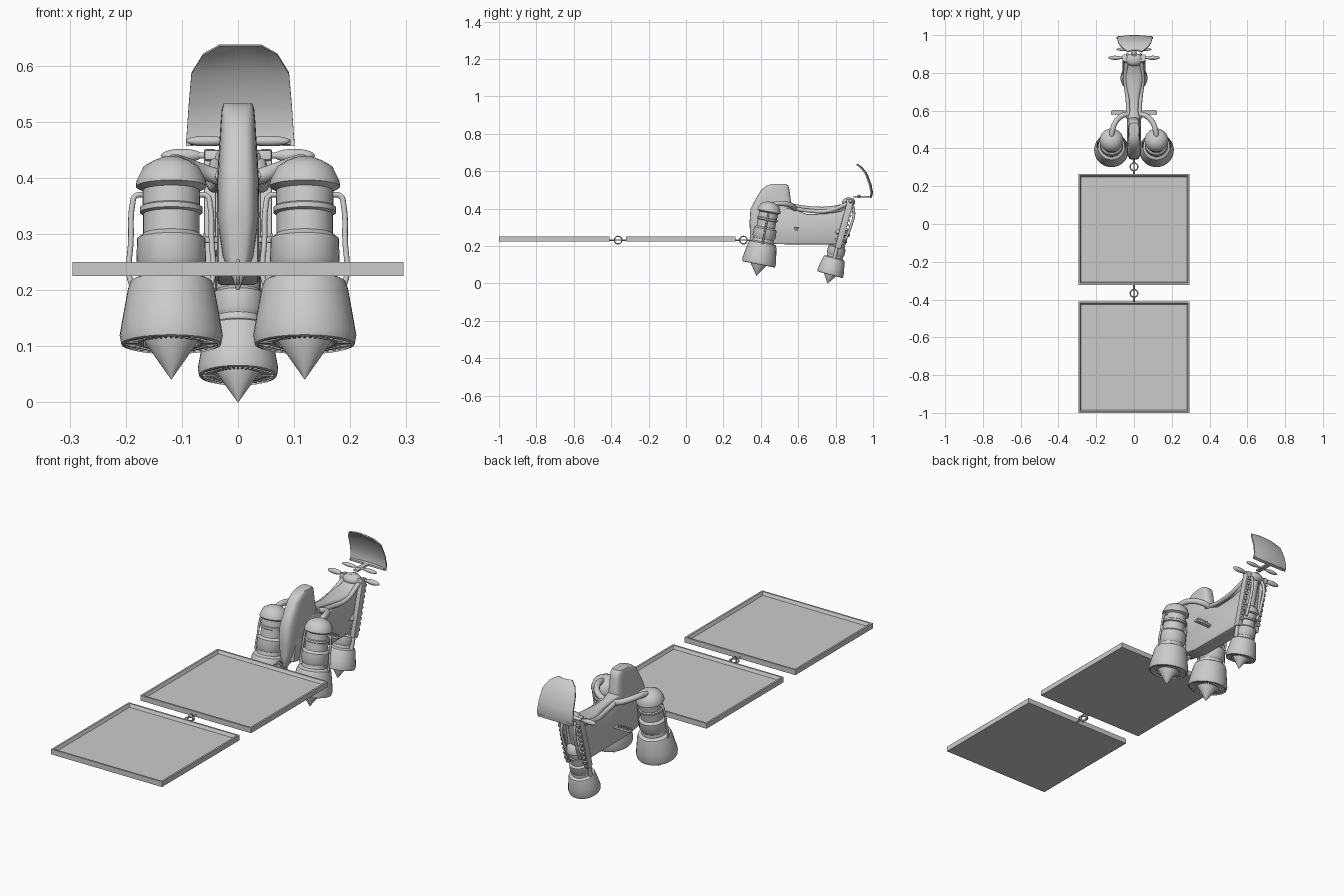
import bpy, bmesh, math
from mathutils import Matrix, Vector

if "Cube" in bpy.data.objects:
    bpy.data.objects.remove(bpy.data.objects["Cube"])


def finish(name, bm, angle=35):
    bmesh.ops.recalc_face_normals(bm, faces=bm.faces[:])
    me = bpy.data.meshes.new(name)
    bm.to_mesh(me)
    bm.free()
    me.polygons.foreach_set("use_smooth", [True] * len(me.polygons))
    me.set_sharp_from_angle(angle=math.radians(angle))
    ob = bpy.data.objects.new(name, me)
    bpy.context.collection.objects.link(ob)
    return ob


def skin(bm, rings, caps=True):
    vr = [[bm.verts.new(p) for p in r] for r in rings]
    n = len(vr[0])
    for a, b in zip(vr, vr[1:]):
        for i in range(n):
            bm.faces.new((a[i], a[(i + 1) % n], b[(i + 1) % n], b[i]))
    if caps:
        bm.faces.new(vr[0])
        bm.faces.new(vr[-1])


def lathe_rings(profile, n=32):
    return [[(max(r, .0004) * math.cos(2 * math.pi * i / n), max(r, .0004) * math.sin(2 * math.pi * i / n), h)
             for i in range(n)] for r, h in profile]


def add_box(bm, size, mat):
    bmesh.ops.create_cube(bm, size=1, matrix=mat @ Matrix.Diagonal((*size, 1)))


def box(name, loc, size, tilt=0, bevel=0):
    bm = bmesh.new()
    add_box(bm, size, Matrix.Translation(loc) @ Matrix.Rotation(-tilt, 4, 'X'))
    if bevel:
        bmesh.ops.bevel(bm, geom=bm.edges[:], offset=bevel, segments=2, affect='EDGES', profile=.5)
    return finish(name, bm)


def ellipsoid(name, loc, radii):
    bm = bmesh.new()
    bmesh.ops.create_uvsphere(bm, u_segments=20, v_segments=12, radius=1,
                              matrix=Matrix.Translation(loc) @ Matrix.Diagonal((*radii, 1)))
    return finish(name, bm, 60)


def tube(name, pts, r, cyclic=False, straight=False):
    cu = bpy.data.curves.new(name, 'CURVE')
    cu.dimensions = '3D'
    cu.bevel_depth, cu.bevel_resolution, cu.resolution_u = r, 3, 6
    cu.use_fill_caps = True
    sp = cu.splines.new('BEZIER')
    sp.bezier_points.add(len(pts) - 1)
    for b, p in zip(sp.bezier_points, pts):
        b.co = p
        b.handle_left_type = b.handle_right_type = 'VECTOR' if straight else 'AUTO'
    sp.use_cyclic_u = cyclic
    ob = bpy.data.objects.new(name, cu)
    bpy.context.collection.objects.link(ob)
    return ob


def superellipse(cx, cy, a, b, power, n=28):
    out = []
    for i in range(n):
        t = 2 * math.pi * i / n
        c, s = math.cos(t), math.sin(t)
        out.append((cx + a * math.copysign(abs(c) ** power, c), cy + b * math.copysign(abs(s) ** power, s)))
    return out


# Trays with a raised rim and recessed floor
for name, y0, y1 in (("front_tray", -.322, .265), ("rear_tray", -1, -.41)):
    bm = bmesh.new()
    add_box(bm, (.59, y1 - y0, .025), Matrix.Translation((0, (y0 + y1) / 2, .2375)))
    bm.normal_update()
    top = max(bm.faces, key=lambda f: f.calc_center_median().z)
    bmesh.ops.inset_region(bm, faces=[top], thickness=.012, depth=0)
    bmesh.ops.inset_region(bm, faces=[top], thickness=.01, depth=-.006)
    bmesh.ops.translate(bm, verts=top.verts[:], vec=(0, 0, -.008))
    finish(name, bm)

# Hitches: two linked rings and their rods
for tag, y, ya, yb in (("front", .303, .262, .352), ("rear", -.367, -.412, -.32)):
    for k in (0, 1):
        ring = []
        for i in range(8):
            a = math.pi * i / 4
            c, s = .02 * math.cos(a), .02 * math.sin(a)
            ring.append((s, y + c, .232) if k else (0, y + .004 + c, .232 + s))
        tube(f"{tag}_hitch_ring_{k}", ring, .0035, True)
    tube(f"{tag}_hitch_rod_a", [(0, ya, .232), (0, y - .018, .232)], .004, straight=True)
    tube(f"{tag}_hitch_rod_b", [(0, y + .022, .232), (0, yb, .232)], .004, straight=True)

# Thrusters: lathed cone, bell, barrel and cap, with radial vanes
PROFILE = [(0, 0), (.054, .078), (.055, .092), (.082, .088), (.083, .062), (.089, .064), (.092, .08),
           (.086, .115), (.077, .165), (.072, .178), (.057, .185), (.055, .2), (.062, .213), (.061, .255),
           (.05, .264), (.05, .3), (.056, .303), (.056, .312), (.051, .315), (.051, .343), (.063, .35),
           (.062, .36), (.05, .385), (.034, .395), (.018, .402), (0, .403)]


def thruster(name, tip, tilt, scale):
    place = Matrix.Translation(tip) @ Matrix.Rotation(-tilt, 4, 'X') @ Matrix.Scale(scale, 4)
    bm = bmesh.new()
    skin(bm, lathe_rings(PROFILE))
    for i in range(36):
        m = Matrix.Rotation(2 * math.pi * i / 36, 4, 'Z') @ Matrix.Translation((.068, 0, .077))
        add_box(bm, (.031, .004, .024), m)
    bm.transform(place)
    finish(name, bm)
    return place


for side, s in (("left", -1), ("right", 1)):
    m = thruster(f"{side}_rear_thruster", (s * .119, .376, .041), math.radians(11), 1)
    # Thin hoses down both flanks of each rear thruster
    for k in (-1, 1):
        pts = [m @ Vector((k * r, 0, h)) for r, h in
               ((.045, .335), (.064, .333), (.069, .318), (.072, .25), (.075, .19), (.07, .17))]
        tube(f"{side}_thruster_hose_{k}", pts, .005)
    # Fat feed pipe into the body
    tube(f"{side}_feed_pipe", [(s * .119, .452, .415), (s * .116, .485, .427), (s * .1, .535, .425),
                               (s * .065, .572, .412), (s * .03, .582, .4)], .014)
    # Rail along the seat
    tube(f"{side}_seat_rail", [(s * .03, .56, .405), (s * .033, .65, .39), (s * .045, .76, .388),
                               (s * .04, .86, .425)], .011)
    # Foot peg with cross ribs
    box(f"{side}_foot_peg", (s * .078, .59, .29), (.088, .02, .012), 0, .003)
    for k in range(5):
        box(f"{side}_peg_rib_{k}", (s * (.06 + k * .013), .59, .298), (.005, .026, .006))

FT = math.radians(15)
front = thruster("front_thruster", (0, .757, 0), FT, .78)


def on_fork(x, y, h):
    return Vector((x, .757, 0)) + Matrix.Rotation(-FT, 3, 'X') @ Vector((0, y, h))


# Front fork legs, toothed strip and hoses
for side, s in (("left", -1), ("right", 1)):
    box(f"{side}_fork_leg", on_fork(s * .05, .004, .33), (.022, .034, .27), FT, .004)
    tube(f"{side}_fork_strut", [on_fork(s * .048, 0, .14), on_fork(s * .05, 0, .24)], .01, straight=True)
    for k in range(9):
        box(f"{side}_fork_tooth_{k}", on_fork(s * .05, .023, .23 + k * .025), (.016, .012, .013), FT)
    tube(f"{side}_fork_hose", [on_fork(s * .025, .0, .46), on_fork(s * .034, .036, .41),
                               on_fork(s * .034, .04, .32), on_fork(s * .032, .03, .25)], .007)
    # Hand grips and smaller front grips
    ellipsoid(f"{side}_hand_grip", (s * .1, .88, .44), (.037, .011, .012))
    ellipsoid(f"{side}_front_grip", (s * .056, .925, .466), (.037, .009, .009))
box("fork_clamp", on_fork(0, 0, .452), (.12, .036, .02), FT, .005)
tube("handlebar", [(-.08, .88, .44), (.08, .88, .44)], .006, straight=True)
tube("front_bar", [(-.04, .925, .466), (.04, .925, .466)], .005, straight=True)
tube("steering_column", [on_fork(0, 0, .28), on_fork(0, 0, .47)], .022, straight=True)
ellipsoid("steering_head", (0, .87, .435), (.045, .035, .025))

# Body: side outline with rounded edges
bm = bmesh.new()
outline = [(.37, .23), (.48, .21), (.828, .208), (.845, .25), (.868, .4), (.84, .405),
           (.76, .375), (.65, .37), (.57, .4), (.5, .41), (.4, .36)]
f = bm.faces.new([bm.verts.new((-.037, y, z)) for y, z in outline])
ext = bmesh.ops.extrude_face_region(bm, geom=[f])
bmesh.ops.translate(bm, verts=[v for v in ext['geom'] if isinstance(v, bmesh.types.BMVert)], vec=(.074, 0, 0))
bmesh.ops.bevel(bm, geom=bm.edges[:], offset=.008, segments=2, affect='EDGES', profile=.5)
finish("body", bm)

# Tail fairing: stacked rounded sections (z, y min, y max, half width)
TAIL = [(.2, .352, .372, .002), (.225, .343, .42, .012), (.26, .342, .5, .028), (.33, .34, .55, .038),
        (.4, .345, .57, .037), (.45, .372, .56, .034), (.5, .402, .553, .031), (.522, .43, .548, .029),
        (.533, .46, .535, .026)]
bm = bmesh.new()
skin(bm, [[(x, y, z) for x, y in superellipse(0, (a + b) / 2, w, (b - a) / 2, .55)] for z, a, b, w in TAIL])
finish("tail_fairing", bm, 40)

# Saddle: sections along y (y, half width, centre z, half height)
SADDLE = [(.555, .033, .41, .022), (.6, .022, .403, .018), (.66, .025, .397, .016), (.73, .04, .392, .018),
          (.78, .048, .392, .022), (.83, .044, .4, .024), (.87, .03, .425, .022), (.895, .016, .445, .012)]
bm = bmesh.new()
skin(bm, [[(x, y, z) for x, z in superellipse(0, c, w, h, .85)] for y, w, c, h in SADDLE])
finish("saddle", bm, 50)

# Windshield and its stem (z, y, half width)
SHIELD = [(.46, .994, .097), (.485, 1, .095), (.53, .992, .092), (.588, .97, .087), (.622, .943, .066),
          (.638, .922, .037)]
bm = bmesh.new()
rows = [[bm.verts.new((.004 + w * u / 4, y - .008 * (u / 4) ** 2, z)) for u in range(-4, 5)] for z, y, w in SHIELD]
for a, b in zip(rows, rows[1:]):
    for i in range(8):
        bm.faces.new((a[i], b[i], b[i + 1], a[i + 1]))
back = [[bm.verts.new(v.co + Vector((0, -.006, -.003))) for v in r] for r in rows]
for a, b in zip(back, back[1:]):
    for i in range(8):
        bm.faces.new((a[i], a[i + 1], b[i + 1], b[i]))
loop = lambda g: g[0] + [r[-1] for r in g[1:]] + g[-1][-2::-1] + [r[0] for r in g[-2:0:-1]]
A, B = loop(rows), loop(back)
for i in range(len(A)):
    j = (i + 1) % len(A)
    bm.faces.new((A[i], A[j], B[j], B[i]))
finish("windshield", bm, 40)
box("windshield_stem", (0, .945, .464), (.024, .1, .009), 0, .002)
box("windshield_foot", (.004, .984, .464), (.18, .02, .01), 0, .002)
